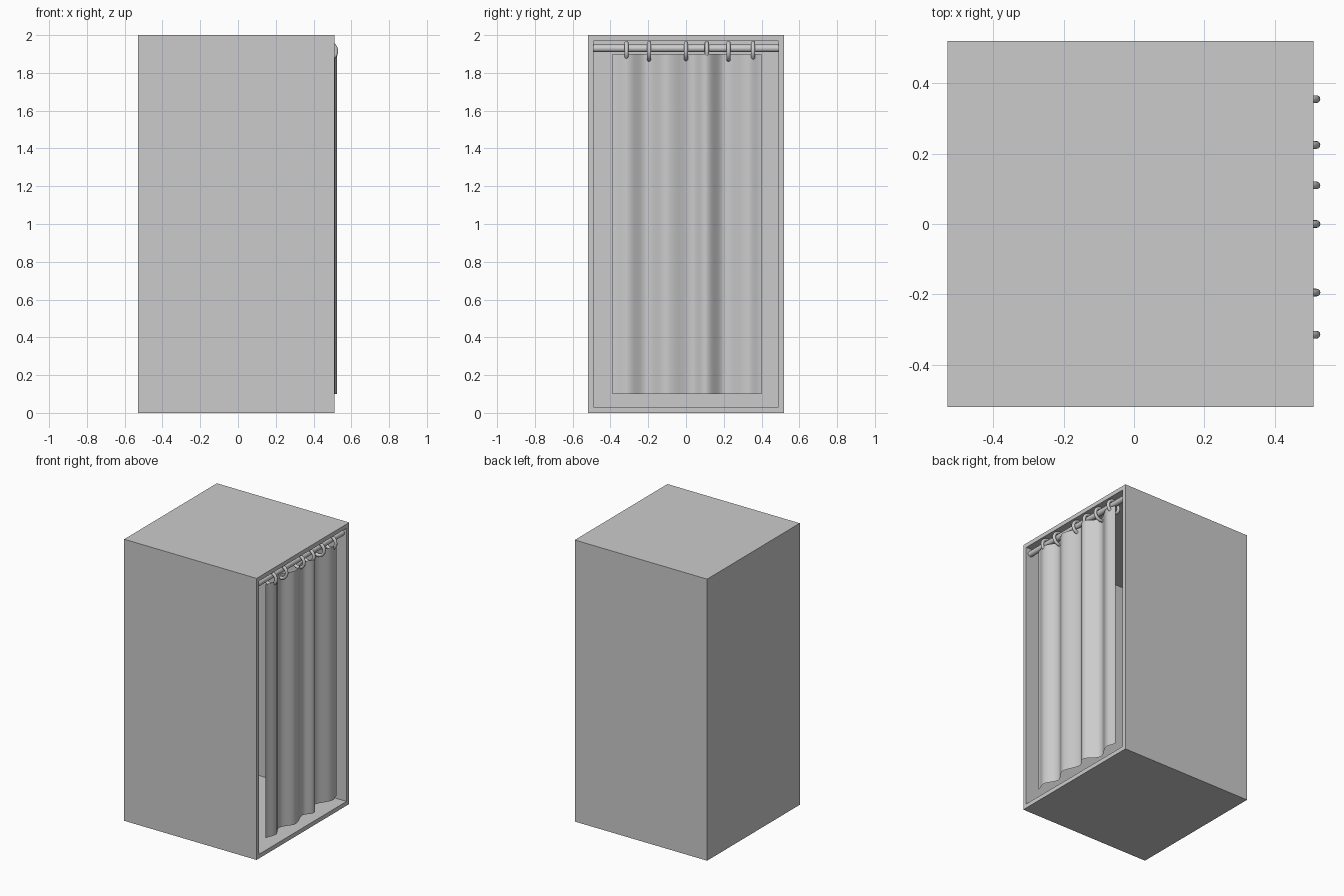
import bpy, bmesh, math
from mathutils import Matrix, Vector

if "Cube" in bpy.data.objects:
    bpy.data.objects.remove(bpy.data.objects["Cube"])

grey = bpy.data.materials.new("plain_grey")
grey.diffuse_color = (0.6, 0.6, 0.6, 1)
grey.use_nodes = True
grey.node_tree.nodes["Principled BSDF"].inputs["Base Color"].default_value = grey.diffuse_color


def add_object(name, bm):
    mesh = bpy.data.meshes.new(name)
    bm.to_mesh(mesh)
    bm.free()
    obj = bpy.data.objects.new(name, mesh)
    bpy.context.collection.objects.link(obj)
    mesh.materials.append(grey)
    return obj


# stall: hollow box with its +x side open
X0, X1, Y, H, T = -0.53, 0.51, 0.52, 2.0, 0.03
bm = bmesh.new()
bmesh.ops.create_cube(bm, size=1)
for v in bm.verts:
    v.co = Vector((X1 if v.co.x > 0 else X0, Y if v.co.y > 0 else -Y, H if v.co.z > 0 else 0))
bm.normal_update()
opening = max(bm.faces, key=lambda f: f.normal.x)
bmesh.ops.inset_region(bm, faces=[opening], thickness=T, use_even_offset=True)
ext = bmesh.ops.extrude_face_region(bm, geom=[opening])
inner = [g for g in ext["geom"] if isinstance(g, bmesh.types.BMVert)]
bmesh.ops.translate(bm, verts=inner, vec=(X0 + T - X1, 0, 0))
if opening.is_valid:
    bmesh.ops.delete(bm, geom=[opening], context='FACES')
bmesh.ops.recalc_face_normals(bm, faces=bm.faces)
add_object("shower_stall", bm)


def smooth(obj, degrees):
    bpy.ops.object.select_all(action='DESELECT')
    obj.select_set(True)
    bpy.context.view_layer.objects.active = obj
    bpy.ops.object.shade_smooth_by_angle(angle=math.radians(degrees))


# curtain rod between the side walls
bm = bmesh.new()
bmesh.ops.create_cone(bm, cap_ends=True, segments=24, radius1=0.02, radius2=0.02, depth=0.99,
                      matrix=Matrix.Translation((0.475, 0, 1.93)) @ Matrix.Rotation(math.pi / 2, 4, 'X'))
smooth(add_object("curtain_rod", bm), 40)

# rings hanging on the rod
for i, y in enumerate((-0.315, -0.195, 0.0, 0.11, 0.225, 0.355)):
    bpy.ops.mesh.primitive_torus_add(location=(0.475, y, 1.915), rotation=(math.pi / 2, 0, 0),
                                     major_radius=0.044, minor_radius=0.011,
                                     major_segments=32, minor_segments=12)
    ring = bpy.context.object
    ring.name = f"curtain_ring_{i + 1}"
    ring.data.materials.append(grey)
    smooth(ring, 60)

# curtain: wavy sheet, folds eased between crests and troughs (y, x)
folds = [(-0.39, 0.49), (-0.31, 0.514), (-0.21, 0.47), (-0.10, 0.525), (0.03, 0.485),
         (0.105, 0.525), (0.205, 0.455), (0.335, 0.512), (0.40, 0.495)]
path = []
STEPS = 6
for (ya, xa), (yb, xb) in zip(folds, folds[1:]):
    for s in range(STEPS):
        t = s / STEPS
        e = t * t * (3 - 2 * t)
        path.append((xa + (xb - xa) * e, ya + (yb - ya) * t))
path.append((folds[-1][1], folds[-1][0]))
bm = bmesh.new()
rows = [[bm.verts.new((x, y, z)) for x, y in path] for z in (0.10, 1.90)]
for k in range(len(path) - 1):
    bm.faces.new((rows[0][k], rows[0][k + 1], rows[1][k + 1], rows[1][k]))
smooth(add_object("shower_curtain", bm), 40)
